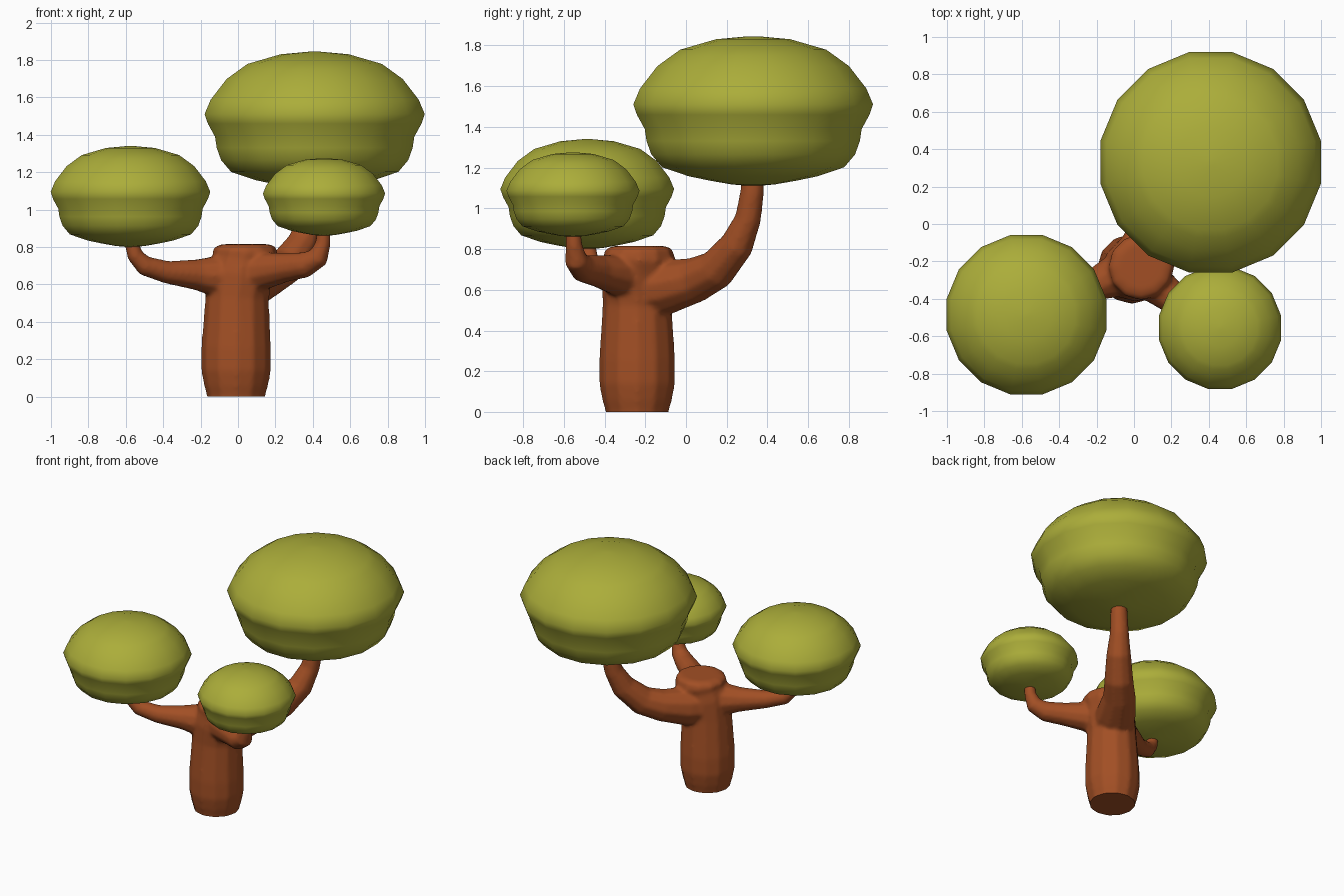
import bpy, bmesh, math
from mathutils import Vector, Quaternion

if "Cube" in bpy.data.objects:
    bpy.data.objects.remove(bpy.data.objects["Cube"])


def material(name, color):
    m = bpy.data.materials.new(name)
    m.diffuse_color = (*color, 1)
    m.use_nodes = True
    m.node_tree.nodes["Principled BSDF"].inputs["Base Color"].default_value = m.diffuse_color
    return m


bark = material("bark brown", (0.36, 0.078, 0.018))
leaf = material("leaf olive green", (0.41, 0.42, 0.042))


def tube(bm, stations, sides, phase=0.0):
    """Closed tube through (x, y, z, radius) stations."""
    pts = [Vector(s[:3]) for s in stations]
    last = len(pts) - 1
    tangents = [(pts[min(i + 1, last)] - pts[max(i - 1, 0)]).normalized()
                for i in range(last + 1)]
    q = Vector((0, 0, 1)).rotation_difference(tangents[0])
    rings = []
    for i, p in enumerate(pts):
        if i:
            q = tangents[i - 1].rotation_difference(tangents[i]) @ q
        ring = []
        for k in range(sides):
            a = 2 * math.pi * k / sides + phase
            ring.append(bm.verts.new(
                p + q @ Vector((math.cos(a), math.sin(a), 0)) * stations[i][3]))
        rings.append(ring)
    for a, b in zip(rings, rings[1:]):
        for k in range(sides):
            n = (k + 1) % sides
            bm.faces.new((a[k], a[n], b[n], b[k]))
    bm.faces.new(rings[0][::-1])
    bm.faces.new(rings[-1])


def make_object(name, bm, mat):
    mesh = bpy.data.meshes.new(name)
    bmesh.ops.recalc_face_normals(bm, faces=bm.faces)
    bm.to_mesh(mesh)
    bm.free()
    mesh.materials.append(mat)
    ob = bpy.data.objects.new(name, mesh)
    bpy.context.collection.objects.link(ob)
    for p in mesh.polygons:
        p.use_smooth = True
    return ob


# Trunk and three limbs, fused into one skin
bm = bmesh.new()
tube(bm, [(-.01, -.24, -.12, .15), (-.01, -.24, 0, .155), (-.01, -.24, .06, .172),
          (-.01, -.24, .14, .187), (-.01, -.24, .26, .187), (-.005, -.24, .53, .17),
          (.01, -.24, .65, .175), (.03, -.235, .72, .17), (.04, -.23, .765, .178),
          (.04, -.23, .80, .165), (.04, -.23, .815, .13)], 12)
# left limb
tube(bm, [(0, -.25, .63, .13), (-.13, -.29, .645, .11), (-.22, -.33, .652, .085),
          (-.38, -.41, .665, .062), (-.50, -.455, .70, .055),
          (-.55, -.475, .755, .045), (-.58, -.485, .86, .036)], 10)
# front right limb
tube(bm, [(.02, -.25, .65, .13), (.15, -.35, .675, .10), (.25, -.43, .69, .08),
          (.36, -.505, .705, .07), (.43, -.54, .745, .058),
          (.455, -.55, .82, .042), (.46, -.555, .92, .036)], 10)
# back limb
tube(bm, [(0, -.24, .60, .15), (.08, -.09, .615, .135), (.17, .05, .65, .112),
          (.26, .15, .70, .10), (.345, .25, .82, .085), (.385, .305, .95, .066),
          (.405, .325, 1.08, .06), (.41, .33, 1.20, .055)], 10)
tree = make_object("trunk_and_limbs", bm, bark)
rm = tree.modifiers.new("fuse", 'REMESH')
rm.mode = 'VOXEL'
rm.voxel_size = 0.012
rm.use_smooth_shade = True
sm = tree.modifiers.new("soften", 'SMOOTH')
sm.factor = 0.5
sm.iterations = 8
dg = bpy.context.evaluated_depsgraph_get()
fused = bpy.data.meshes.new_from_object(tree.evaluated_get(dg))
tree.modifiers.clear()

# Cut the foot flat on the ground
bm = bmesh.new()
bm.from_mesh(fused)
cut = bmesh.ops.bisect_plane(bm, geom=bm.verts[:] + bm.edges[:] + bm.faces[:],
                             plane_co=(0, 0, 0), plane_no=(0, 0, 1), clear_inner=True)
rim = [e for e in cut["geom_cut"] if isinstance(e, bmesh.types.BMEdge)]
for f in bmesh.ops.contextual_create(bm, geom=rim)["faces"]:
    f.smooth = False
for f in bm.faces:
    f.material_index = 0
bm.to_mesh(fused)
bm.free()
if not fused.materials:
    fused.materials.append(bark)
tree.data = fused

# Foliage puffs: (relative height, relative radius), shared by all three
puff = [(0, .04), (.01, .18), (.035, .36), (.065, .54), (.125, .76), (.21, .85),
        (.30, .89), (.38, .905), (.475, .97), (.545, 1), (.65, .945), (.80, .80),
        (.87, .68), (.91, .61), (.98, .31), (1, .04)]
for name, x, y, r, z0, z1 in [("large_back_foliage", .41, .33, .60, 1.11, 1.845),
                              ("left_foliage", -.575, -.485, .435, .80, 1.34),
                              ("front_right_foliage", .46, -.555, .333, .86, 1.275)]:
    bm = bmesh.new()
    tube(bm, [(x, y, z0 + (z1 - z0) * h, r * w) for h, w in puff], 16, math.pi / 16)
    make_object(name, bm, leaf)
